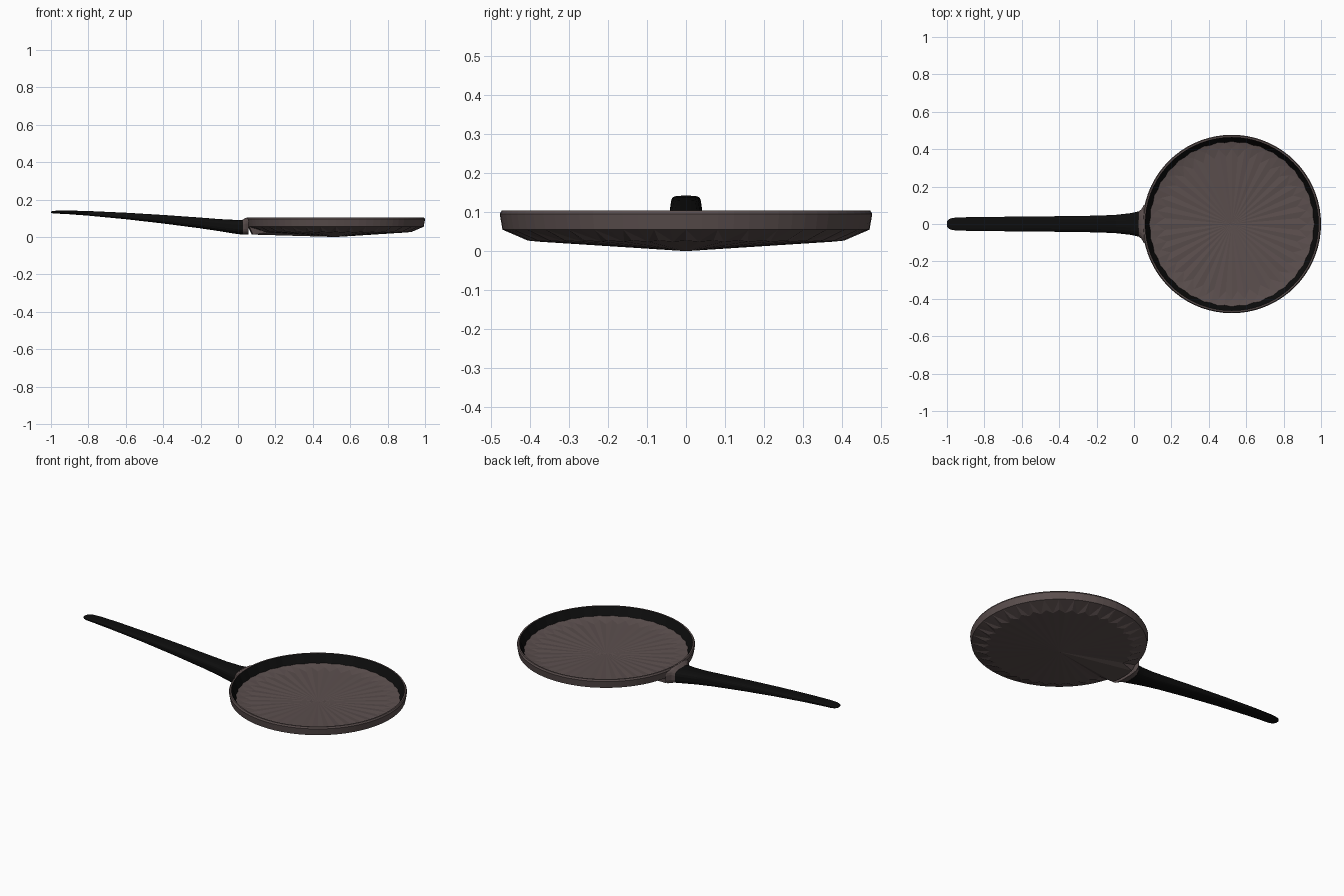
import bpy, bmesh, math

if "Cube" in bpy.data.objects:
    bpy.data.objects.remove(bpy.data.objects["Cube"])

def material(name, rgb):
    m = bpy.data.materials.new(name)
    m.diffuse_color = (*rgb, 1)
    m.use_nodes = True
    m.node_tree.nodes["Principled BSDF"].inputs["Base Color"].default_value = m.diffuse_color
    return m

BROWN = material("dark brown metal", (0.105, 0.078, 0.076))
BLACK = material("black coating", (0.004, 0.004, 0.004))

def finish(bm, name, mats):
    bmesh.ops.recalc_face_normals(bm, faces=bm.faces)
    me = bpy.data.meshes.new(name)
    bm.to_mesh(me)
    bm.free()
    ob = bpy.data.objects.new(name, me)
    bpy.context.collection.objects.link(ob)
    for m in mats:
        me.materials.append(m)
    return ob

def bridge(bm, a, b, mat=0, tri=False):
    n = len(a)
    for i in range(n):
        j = (i + 1) % n
        if not tri:
            quads = [(a[i], a[j], b[j], b[i])]
        elif i % 2:
            quads = [(a[i], a[j], b[j]), (a[i], b[j], b[i])]
        else:
            quads = [(a[i], a[j], b[i]), (a[j], b[j], b[i])]
        for q in quads:
            bm.faces.new(q).material_index = mat

# Pan: one closed shell from bottom centre, over the rim, to floor centre
CX, N = 0.523, 72
# (radius, z) on even spokes, (radius, z) on odd spokes, material of band before it
rings = [
    ((0.405, 0.027), (0.375, 0.024), 0),   # scalloped bottom edge
    ((0.470, 0.055), (0.470, 0.055), 0),
    ((0.477, 0.095), (0.477, 0.095), 0),
    ((0.472, 0.104), (0.472, 0.104), 0),   # rim
    ((0.464, 0.104), (0.464, 0.104), 0),
    ((0.442, 0.058), (0.436, 0.057), 1),   # black inner wall
    ((0.405, 0.050), (0.360, 0.045), 0),   # scalloped floor edge
]
bm = bmesh.new()
prev = bottom = bm.verts.new((CX, 0, 0))
loops = []
for k, (even, odd, mat) in enumerate(rings):
    loop = []
    for i in range(N):
        r, z = odd if i % 2 else even
        t = 2 * math.pi * i / N
        if k == 0 and math.cos(t) < -0.97:   # bottom dips toward the handle
            r, z = 0.45, 0.013
        loop.append(bm.verts.new((CX + r * math.cos(t), r * math.sin(t), z)))
    if loops:
        bridge(bm, loops[-1], loop, mat, tri=(k in (1, 6)))
    loops.append(loop)
floor = bm.verts.new((CX, 0, 0.036))
for i in range(N):
    j = (i + 1) % N
    bm.faces.new((bottom, loops[0][j], loops[0][i]))
    bm.faces.new((floor, loops[-1][i], loops[-1][j]))
finish(bm, "pan", [BROWN, BLACK])

def loft(name, sections, mat, power=3.2, n=20):
    """Skin rounded-square sections given as (x, half width, z low, z high)."""
    bm = bmesh.new()
    last = None
    for k, (x, w, lo, hi) in enumerate(sections):
        loop = []
        for i in range(n):
            t = 2 * math.pi * (i + 0.5) / n
            c, s = math.cos(t), math.sin(t)
            y = math.copysign(abs(c) ** (2 / power), c) * w
            z = (lo + hi) / 2 + math.copysign(abs(s) ** (2 / power), s) * (hi - lo) / 2
            loop.append(bm.verts.new((x, y, z)))
        if last:
            bridge(bm, last, loop)
        if k in (0, len(sections) - 1):
            bm.faces.new(loop)
        last = loop
    return finish(bm, name, [mat])

# Flared neck joining pan and handle
loft("neck", [(0.024, 0.066, 0.013, 0.092), (0.040, 0.080, 0.012, 0.103),
              (0.057, 0.110, 0.012, 0.104)], BROWN)

# Long tapering handle
loft("handle", [
    (0.026, 0.068, 0.012, 0.092), (-0.02, 0.058, 0.018, 0.092),
    (-0.10, 0.049, 0.031, 0.096), (-0.20, 0.045, 0.046, 0.104),
    (-0.40, 0.042, 0.072, 0.118), (-0.60, 0.040, 0.095, 0.130),
    (-0.80, 0.038, 0.114, 0.139), (-0.92, 0.036, 0.123, 0.142),
    (-0.97, 0.033, 0.125, 0.141), (-0.99, 0.026, 0.126, 0.139),
    (-1.00, 0.014, 0.129, 0.136)], BLACK)
